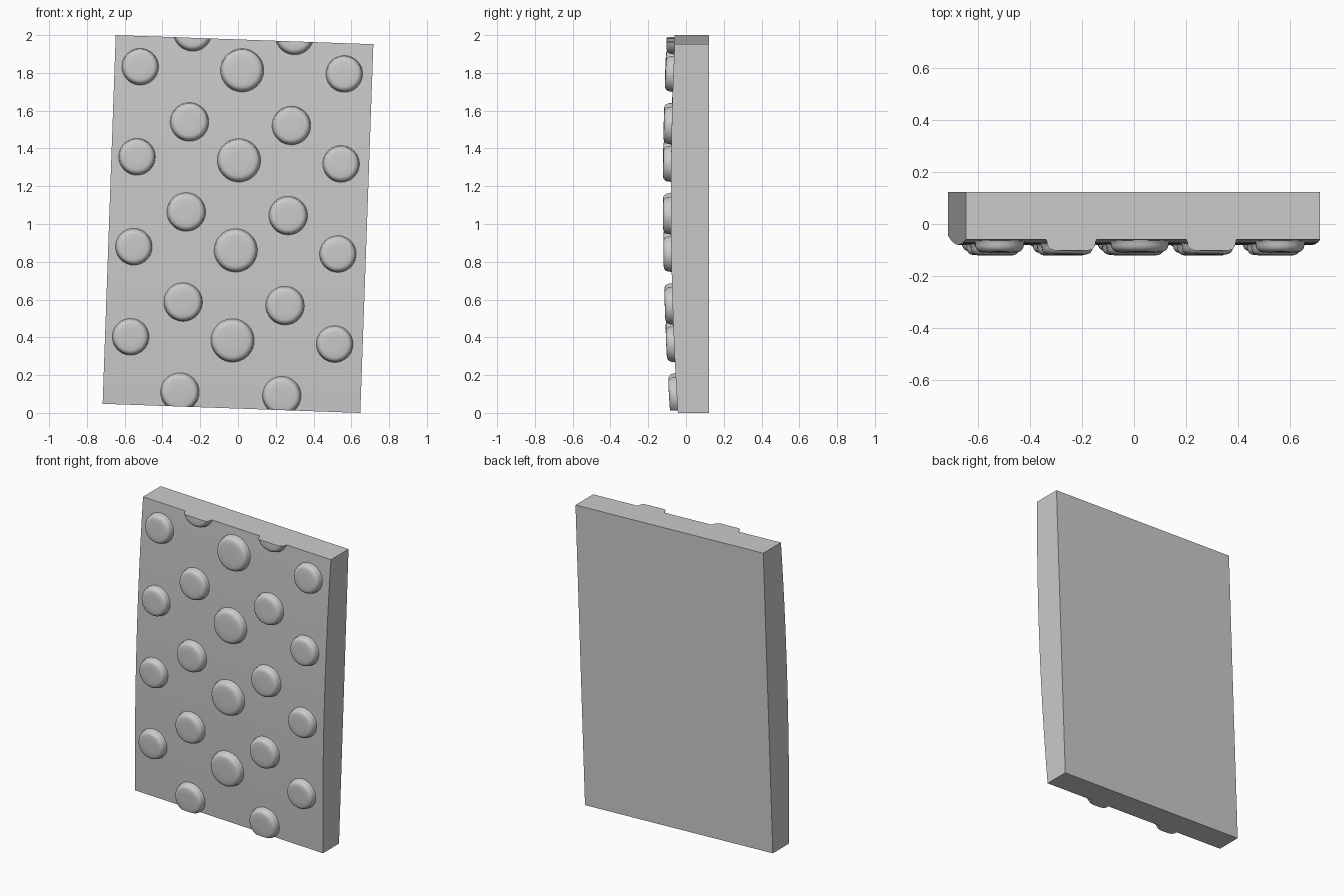
import bpy, bmesh, math
from mathutils import Matrix, Vector

if "Cube" in bpy.data.objects:
    bpy.data.objects.remove(bpy.data.objects["Cube"])

HW, HH, BACK = 0.6825, 0.9765, 0.123
TILT = math.radians(2.03)
PLACE = Matrix.Translation((0, 0, 1)) @ Matrix.Rotation(TILT, 4, 'Y')


def front_y(v):
    # gently bowed front face
    return -0.08 + 0.029 * (v - 0.15) ** 2


def finish(name, bm, smooth):
    bm.transform(PLACE)
    bmesh.ops.recalc_face_normals(bm, faces=bm.faces)
    me = bpy.data.meshes.new(name)
    bm.to_mesh(me)
    bm.free()
    ob = bpy.data.objects.new(name, me)
    bpy.context.collection.objects.link(ob)
    bpy.context.view_layer.objects.active = ob
    ob.select_set(True)
    bpy.ops.object.shade_smooth_by_angle(angle=math.radians(smooth))
    ob.select_set(False)


# Slab: side profile with bowed front, extruded across the width
bm = bmesh.new()
N = 24
vs = [-HH + 2 * HH * i / N for i in range(N + 1)]
profile = [(front_y(v), v) for v in vs] + [(BACK, HH), (BACK, -HH)]
face = bm.faces.new([bm.verts.new((-HW, y, z)) for y, z in profile])
ext = bmesh.ops.extrude_face_region(bm, geom=[face], use_keep_orig=True)
bmesh.ops.translate(bm, vec=(2 * HW, 0, 0),
                    verts=[g for g in ext['geom'] if isinstance(g, bmesh.types.BMVert)])
finish("slab", bm, 30)

# Stud outline: (fraction of radius, height above the slab face)
STUD = [(1.05, -0.006), (1.03, 0.001), (1.0, 0.006), (0.995, 0.016), (0.965, 0.026),
        (0.91, 0.034), (0.83, 0.039), (0.73, 0.0415), (0.4, 0.042)]


def stud(name, u, v, r, segs=40):
    bm = bmesh.new()
    rings = []
    for f, h in STUD:
        rings.append([bm.verts.new((f * r * math.cos(2 * math.pi * k / segs), -h,
                                    f * r * math.sin(2 * math.pi * k / segs)))
                      for k in range(segs)])
    for a, b in zip(rings, rings[1:]):
        for k in range(segs):
            j = (k + 1) % segs
            bm.faces.new((a[k], a[j], b[j], b[k]))
    bm.faces.new(rings[-1])
    bm.faces.new(rings[0])
    # lean with the bowed face
    slope = math.atan(2 * 0.029 * (v - 0.15))
    bm.transform(Matrix.Translation((u, front_y(v), v)) @ Matrix.Rotation(-slope, 4, 'X'))
    # trim flush with the slab ends
    for s in (-1, 1):
        cut = bmesh.ops.bisect_plane(bm, geom=bm.verts[:] + bm.edges[:] + bm.faces[:],
                                     plane_co=(0, 0, s * HH), plane_no=(0, 0, s),
                                     clear_outer=True)
        edges = [g for g in cut['geom_cut'] if isinstance(g, bmesh.types.BMEdge)]
        if edges:
            bmesh.ops.holes_fill(bm, edges=edges, sides=0)
    finish(name, bm, 35)


# Studs in staggered columns
PITCH = 0.477
for i in range(4):
    v = 0.814 - PITCH * i
    stud("stud_centre", -0.007, v, 0.111)
    stud("stud_left", -0.547, v, 0.094)
    stud("stud_right", 0.534, v, 0.094)
for i in range(5):
    v = 1.008 - PITCH * i
    stud("stud_mid_left", -0.276, v, 0.099)
    stud("stud_mid_right", 0.264, v, 0.099)
